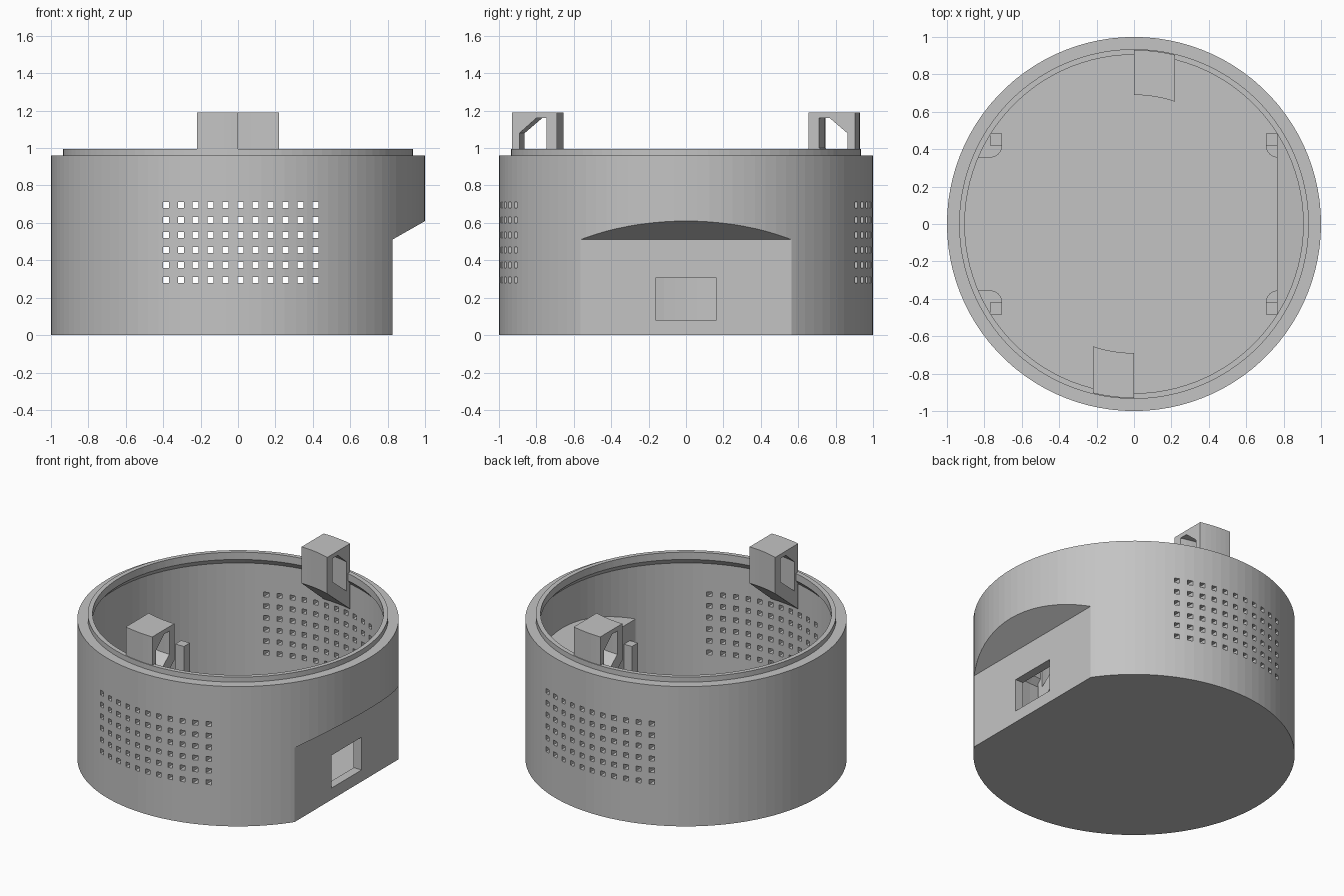
import bpy, bmesh, math

SEG = 100
if bpy.data.objects.get("Cube"):
    bpy.data.objects.remove(bpy.data.objects["Cube"], do_unlink=True)

grey = bpy.data.materials.new("plain_grey")
grey.use_nodes = True
grey.diffuse_color = (0.55, 0.55, 0.55, 1)
grey.node_tree.nodes["Principled BSDF"].inputs["Base Color"].default_value = (0.55, 0.55, 0.55, 1)


def finish(name, bm):
    bmesh.ops.recalc_face_normals(bm, faces=bm.faces)
    mesh = bpy.data.meshes.new(name)
    bm.to_mesh(mesh)
    bm.free()
    mesh.materials.append(grey)
    obj = bpy.data.objects.new(name, mesh)
    bpy.context.collection.objects.link(obj)
    return obj


def lathe(name, profile):
    """Closed solid of revolution from (radius, z) pairs, capped at both ends."""
    bm = bmesh.new()
    rings = []
    for r, z in profile:
        rings.append([bm.verts.new((r * math.cos(a), r * math.sin(a), z))
                      for a in (math.tau * i / SEG for i in range(SEG))])
    for low, high in zip(rings, rings[1:]):
        for i in range(SEG):
            j = (i + 1) % SEG
            bm.faces.new((low[i], low[j], high[j], high[i]))
    bm.faces.new(rings[0])
    bm.faces.new(rings[-1])
    return finish(name, bm)


def prism(name, points, shift):
    """Extrude a flat outline along a vector."""
    bm = bmesh.new()
    face = bm.faces.new([bm.verts.new(p) for p in points])
    new = bmesh.ops.extrude_face_region(bm, geom=[face])["geom"]
    bmesh.ops.translate(bm, vec=shift, verts=[v for v in new if isinstance(v, bmesh.types.BMVert)])
    return finish(name, bm)


def add_box(bm, x0, x1, y0, y1, z0, z1):
    verts = bmesh.ops.create_cube(bm, size=1)["verts"]
    bmesh.ops.scale(bm, vec=(x1 - x0, y1 - y0, z1 - z0), verts=verts)
    bmesh.ops.translate(bm, vec=((x0 + x1) / 2, (y0 + y1) / 2, (z0 + z1) / 2), verts=verts)


def cut(target, cutter):
    mod = target.modifiers.new("cut", "BOOLEAN")
    mod.operation = "DIFFERENCE"
    mod.solver = "EXACT"
    mod.object = cutter
    bpy.context.view_layer.objects.active = target
    bpy.ops.object.modifier_apply(modifier=mod.name)
    bpy.data.objects.remove(cutter, do_unlink=True)


def side_wedge(x, z):
    """Flat recess on the left side with a sloped roof."""
    slope, far = 0.571, 1.15
    outline = [(x, -1, -0.1), (far, -1, -0.1), (far, -1, z + slope * (far - x)), (x, -1, z)]
    return prism("wedge_cutter", outline, (0, 2, 0))


# Round housing with stepped lip and flat recess
housing = lathe("housing", [(1, 0), (1, 0.96), (0.935, 0.96), (0.935, 0.995)])
cut(housing, side_wedge(0.825, 0.51))

# Hollow inside, following the recess at even thickness
cavity = lathe("cavity_cutter", [(0.94, 0.06), (0.94, 0.905), (0.905, 0.945), (0.905, 1.1)])
cut(cavity, side_wedge(0.765, 0.545))
cut(housing, cavity)

# Socket opening in the flat wall
bm = bmesh.new()
add_box(bm, 0.7, 0.9, -0.163, 0.163, 0.08, 0.305)
cut(housing, finish("socket_cutter", bm))

# Grid of vent holes through front and back
bm = bmesh.new()
for col in range(11):
    for row in range(6):
        x, z, h = -0.386 + 0.08 * col, 0.295 + 0.08 * row, 0.016
        add_box(bm, x - h, x + h, -1.2, 1.2, z - h, z + h)
cut(housing, finish("vent_cutter", bm))


# Hollow curved clips on the rim: matching outer and inner loops of (radius, z)
OUTER = [(0.69, 1.19), (0.81, 1.19), (0.93, 1.19), (0.93, 0.74), (0.69, 0.94)]
INNER = [(0.745, 1.16), (0.8, 1.16), (0.89, 1.08), (0.89, 0.88), (0.745, 1.0)]


def clip(name, side):
    bm = bmesh.new()
    steps, n = 6, len(OUTER)
    slices = []
    for s in range(steps + 1):
        x = 0.22 * s / steps
        slices.append([[bm.verts.new((side * x, side * math.sqrt(r * r - x * x), z)) for r, z in loop]
                       for loop in (OUTER, INNER)])
    for a, b in zip(slices, slices[1:]):
        for k in range(2):
            for i in range(n):
                j = (i + 1) % n
                bm.faces.new((a[k][i], a[k][j], b[k][j], b[k][i]))
    for end in (slices[0], slices[-1]):
        for i in range(n):
            j = (i + 1) % n
            bm.faces.new((end[0][i], end[0][j], end[1][j], end[1][i]))
    finish(name, bm)


clip("back_clip", 1)
clip("front_clip", -1)

# Board supports: low rounded foot with a tall square pillar
for sx, side in ((1, "left"), (-1, "right")):
    wall = 0.8 if sx > 0 else 0.86
    for sy, end in ((1, "back"), (-1, "front")):
        arc = [(0.77 - 0.065 * math.cos(t), 0.42 - 0.065 * math.sin(t))
               for t in (math.pi / 2 * i / 8 for i in range(9))]
        outline = [(wall, 0.485), (0.705, 0.485)] + arc + [(wall, 0.355)]
        prism(f"{end}_{side}_support_foot", [(sx * x, sy * y, 0.05) for x, y in outline], (0, 0, 0.1))
        bm = bmesh.new()
        xs, ys = sorted((sx * 0.705, sx * 0.77)), sorted((sy * 0.42, sy * 0.485))
        add_box(bm, *xs, *ys, 0.05, 0.42)
        finish(f"{end}_{side}_support_pillar", bm)
